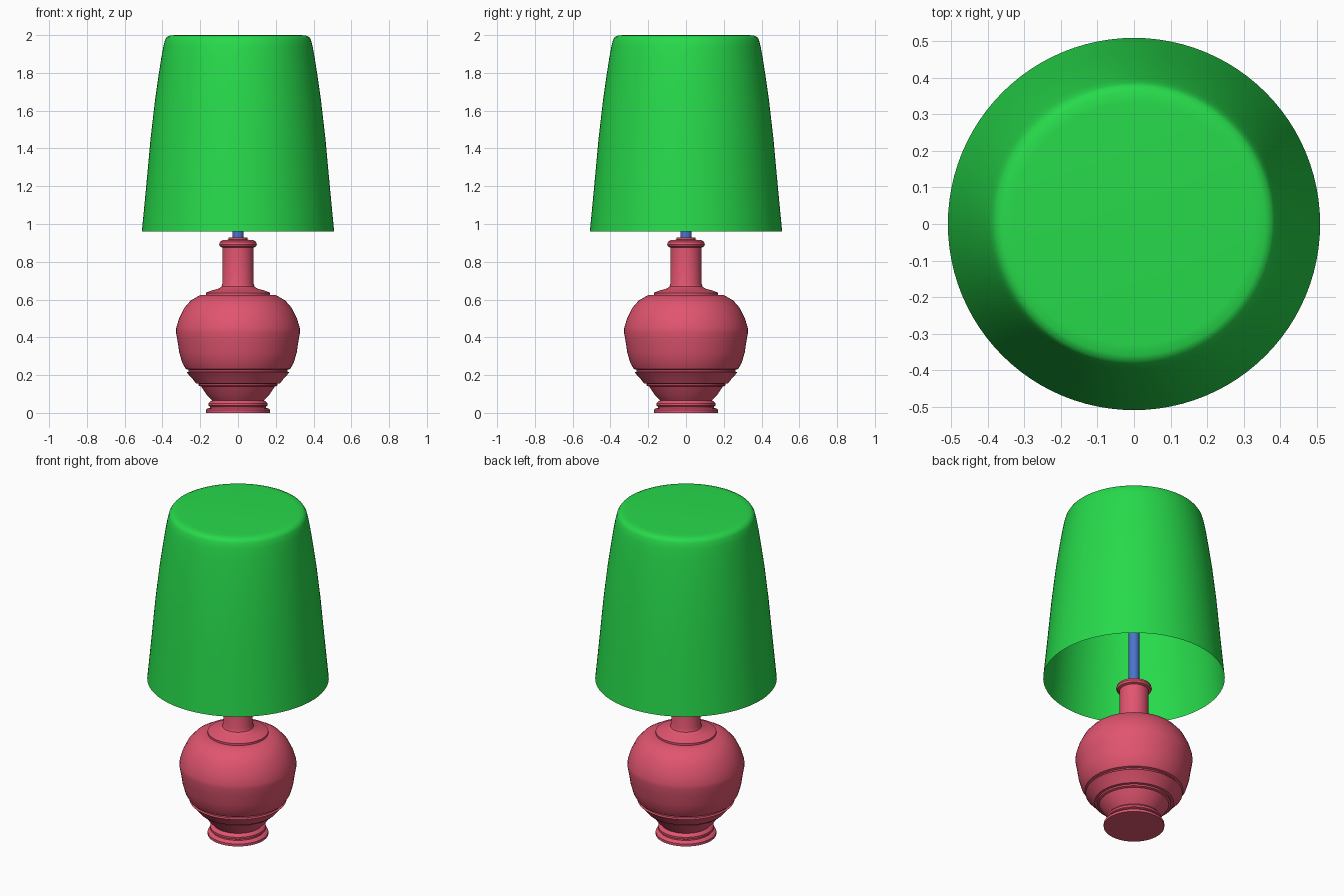
import bpy, bmesh, math

def material(name, color):
    m = bpy.data.materials.new(name)
    m.diffuse_color = color
    return m

def lathe(name, profile, mat, segments=64, angle=35):
    """Spin an (r, z) profile around the z axis; r = 0 ends become poles."""
    bm = bmesh.new()
    verts = [bm.verts.new((r, 0, z)) for r, z in profile]
    edges = [bm.edges.new(p) for p in zip(verts, verts[1:])]
    bmesh.ops.spin(bm, geom=verts + edges, cent=(0, 0, 0), axis=(0, 0, 1),
                   angle=2 * math.pi, steps=segments, use_duplicate=False)
    bmesh.ops.remove_doubles(bm, verts=bm.verts, dist=1e-5)
    bmesh.ops.recalc_face_normals(bm, faces=bm.faces)
    mesh = bpy.data.meshes.new(name)
    bm.to_mesh(mesh)
    bm.free()
    mesh.materials.append(mat)
    obj = bpy.data.objects.new(name, mesh)
    bpy.context.collection.objects.link(obj)
    bpy.ops.object.select_all(action='DESELECT')
    obj.select_set(True)
    bpy.context.view_layer.objects.active = obj
    bpy.ops.object.shade_smooth_by_angle(angle=math.radians(angle))
    return obj

red = material("ceramic_red", (0.75, 0.09, 0.16, 1))
green = material("shade_green", (0.02, 0.7, 0.07, 1))
blue = material("rod_blue", (0.07, 0.17, 0.6, 1))

# Turned vase base: foot, stepped bowl, body, shoulder, neck, lip
lathe("base", [
    (0, 0), (0.17, 0), (0.17, 0.015), (0.162, 0.023), (0.148, 0.027),
    (0.148, 0.034), (0.156, 0.038), (0.156, 0.05), (0.146, 0.062), (0.138, 0.066),
    (0.165, 0.095), (0.195, 0.14), (0.208, 0.144), (0.208, 0.154), (0.222, 0.156),
    (0.245, 0.185), (0.272, 0.214), (0.262, 0.218), (0.262, 0.228), (0.276, 0.232),
    (0.295, 0.265), (0.311, 0.32), (0.32, 0.38), (0.328, 0.425), (0.327, 0.45),
    (0.312, 0.5), (0.285, 0.555), (0.25, 0.595), (0.2, 0.624), (0.17, 0.624),
    (0.17, 0.636), (0.14, 0.648), (0.105, 0.657), (0.088, 0.668), (0.082, 0.685),
    (0.082, 0.875), (0.095, 0.88), (0.1, 0.892), (0.095, 0.906), (0.08, 0.915),
    (0.05, 0.917), (0.05, 0.928), (0, 0.928)], red)

# Rod running up inside the shade
lathe("rod", [(0, 0.92), (0.03, 0.92), (0.03, 1.98), (0, 1.98)], blue, 32)

# Thin shade, open at the bottom with a rounded closed top
lathe("shade", [
    (0.509, 0.96), (0.486, 1.2), (0.463, 1.45), (0.44, 1.65), (0.42, 1.79),
    (0.406, 1.88), (0.395, 1.94), (0.386, 1.975), (0.377, 1.99), (0.36, 1.998),
    (0.33, 2.0), (0, 2.0)], green, 96, 60)
